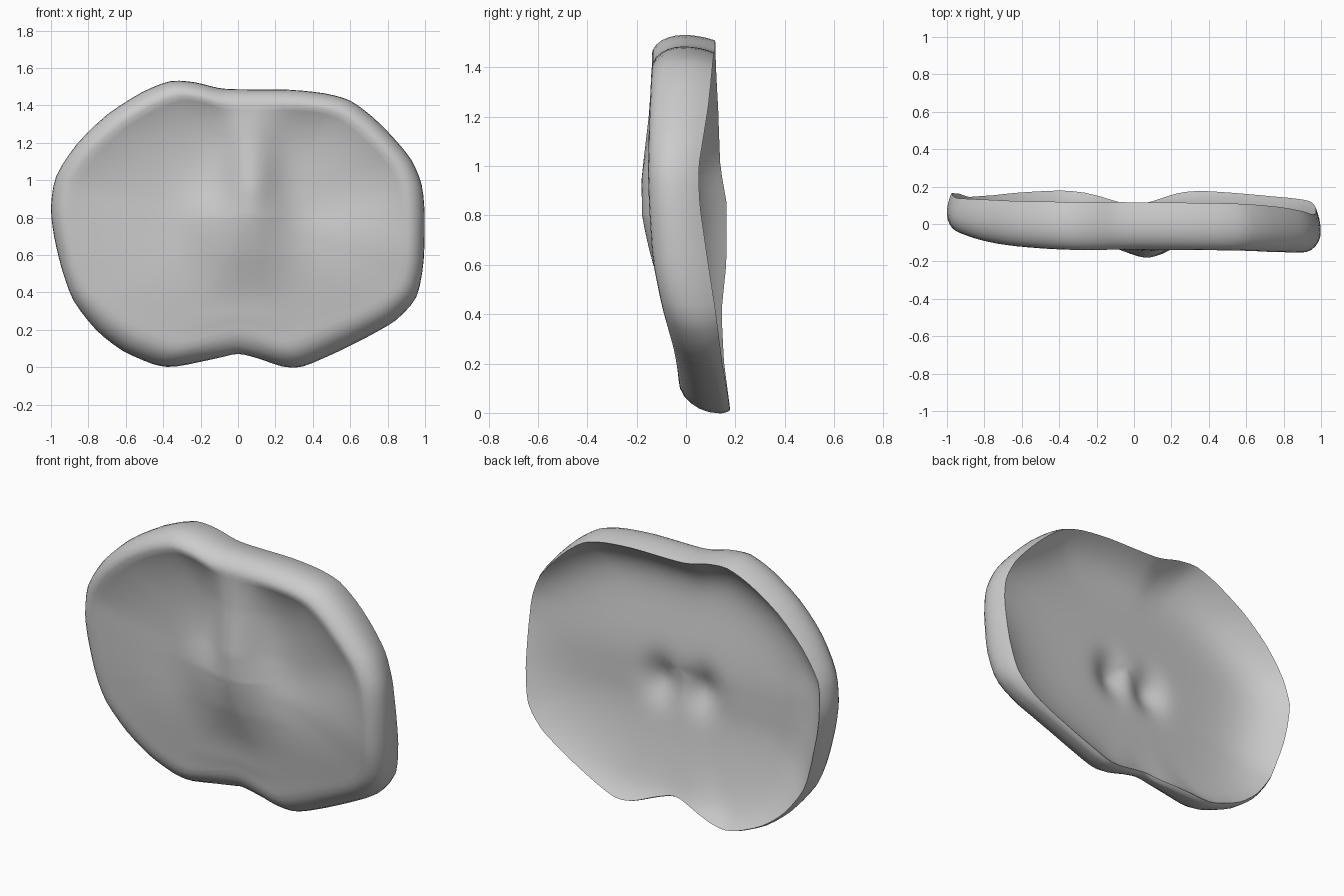
import bpy, bmesh, math
from mathutils import Vector

if "Cube" in bpy.data.objects:
    bpy.data.objects.remove(bpy.data.objects["Cube"])

# Silhouette of the plate in the front view (x, z), clockwise from top centre
OUTLINE = [(0, 1.485), (.28, 1.485), (.47, 1.465), (.6, 1.43), (.72, 1.34), (.83, 1.23),
           (.93, 1.11), (.985, .98), (1.0, .82), (.995, .56), (.96, .37), (.85, .25),
           (.7, .165), (.52, .075), (.34, -.003), (.24, 0), (.1, .05), (0, .075),
           (-.1, .05), (-.35, -.003), (-.45, .012), (-.62, .085), (-.76, .195), (-.885, .355),
           (-.945, .53), (-.985, .7), (-1.004, .85), (-.98, 1.02), (-.865, 1.195),
           (-.7, 1.355), (-.51, 1.475), (-.36, 1.535), (-.23, 1.525), (-.1, 1.49)]
# Edge depths by height: z, front left, front right, back left, back right
DEPTHS = [(0, -.03, -.03, .18, .18), (.2, -.03, -.06, .155, .145),
          (.4, -.03, -.10, .145, .12), (.6, -.04, -.135, .165, .09),
          (.85, -.05, -.15, .165, .055), (1.0, -.055, -.155, .14, .05),
          (1.25, -.10, -.155, .135, .085), (1.55, -.14, -.14, .12, .115)]
# Central ridge: z, crest depth, half width
CREST = [(.05, -.03, .3), (.2, -.055, .28), (.4, -.09, .27), (.6, -.14, .25), (.8, -.178, .2),
         (.95, -.18, .16), (1.2, -.155, .14), (1.55, -.14, .14)]
CENTRE = Vector((.05, .78))
SUB = 3


def lerp(a, b, t):
    return a + (b - a) * t


def step(a, b, v):
    t = min(1, max(0, (v - a) / (b - a)))
    return t * t * (3 - 2 * t)


def bump(x, z, cx, cz, rx, rz):
    return math.exp(-((x - cx) / rx) ** 2 - ((z - cz) / rz) ** 2)


def lookup(table, z):
    for lo, hi in zip(table, table[1:]):
        if z <= hi[0]:
            break
    t = max(0, (z - lo[0]) / (hi[0] - lo[0]))
    return [lerp(a, b, t) for a, b in zip(lo, hi)]


def edge_depths(x, z):
    row = lookup(DEPTHS, z)
    w = (x + 1) / 2
    notch = .065 * bump(x, z, 0, .05, .2, .2)
    return lerp(row[1], row[2], w), lerp(row[3], row[4], w) - notch


def front_height(x, z):
    # two shallow dishes with a raised ridge between them
    y = -.05 - .03 * bump(x, z, .5, .45, .4, .3) - .02 * bump(x, z, -.5, .45, .4, .3)
    _, crest, width = lookup(CREST, z)
    y = lerp(y, crest, math.exp(-((x - .07) / width) ** 2))
    y -= .03 * bump(x, z, -.2, .8, .13, .18)
    return y - .02 * bump(x, z, 0, .24, .2, .06)


def back_height(x, z):
    # gently bowled floor with two pits behind the ridge
    y = .01 + .03 * x - .06 * step(.75, 1.35, z) + .05 * step(.6, .1, z)
    return y - .06 * (bump(x, z, .16, .68, .1, .12) + bump(x, z, -.1, .68, .1, .12))


def column(p):
    """Points from the front centre, around the rim, to the back centre."""
    yf, yb = edge_depths(p.x, p.y)
    low = step(.5, .1, p.y)
    inset_f, inset_b = lerp(.09, .15, low), lerp(.025, .01, low)
    ym = lerp(yf, yb, lerp(.5, .82, low))
    ray = p - CENTRE
    at = lambda inset: CENTRE + ray * (1 - inset / ray.length)
    pts = []
    edge = at(inset_f)
    power = lerp(2.2, 4, step(.6, 1.1, p.y))
    for i in range(1, 25):
        s = i / 25
        q = CENTRE.lerp(edge, s)
        pts.append((q.x, lerp(front_height(q.x, q.y), yf, s ** power), q.y))
    for i in range(7):
        a = i / 6 * math.pi / 2
        q = at(inset_f * (1 - math.sin(a)))
        pts.append((q.x, lerp(ym, yf, math.cos(a)), q.y))
    for i in range(1, 5):
        q = at(inset_b * (i / 4) ** 2)
        pts.append((q.x, lerp(ym, yb, i / 4), q.y))
    # back: bowl easing from the rim down to the floor, steeper near the rim
    rim = at(inset_b)
    for i in range(35, 0, -1):
        s = (i / 36) ** .75
        q = CENTRE.lerp(rim, s)
        pts.append((q.x, lerp(back_height(q.x, q.y), yb, s ** 7), q.y))
    return pts


# Dished plate: columns around the outline, bridged and capped at both centres
line = []
for a, b in zip(OUTLINE, OUTLINE[1:] + OUTLINE[:1]):
    line += [Vector(a).lerp(Vector(b), k / SUB) for k in range(SUB)]
ring = [(line[i - 1] + 2 * p + line[(i + 1) % len(line)]) / 4 for i, p in enumerate(line)]

bm = bmesh.new()
cols = [[bm.verts.new(v) for v in column(p)] for p in ring]
front = bm.verts.new((CENTRE.x, front_height(*CENTRE), CENTRE.y))
back = bm.verts.new((CENTRE.x, back_height(*CENTRE), CENTRE.y))
for a, b in zip(cols, cols[1:] + cols[:1]):
    bm.faces.new((front, a[0], b[0]))
    bm.faces.new((back, b[-1], a[-1]))
    for k in range(len(a) - 1):
        bm.faces.new((a[k], a[k + 1], b[k + 1], b[k]))
bmesh.ops.recalc_face_normals(bm, faces=bm.faces)
mesh = bpy.data.meshes.new("dished_plate")
bm.to_mesh(mesh)
bm.free()
plate = bpy.data.objects.new("dished_plate", mesh)
bpy.context.collection.objects.link(plate)
bpy.context.view_layer.objects.active = plate
plate.select_set(True)
bpy.ops.object.shade_smooth_by_angle(angle=math.radians(50))
